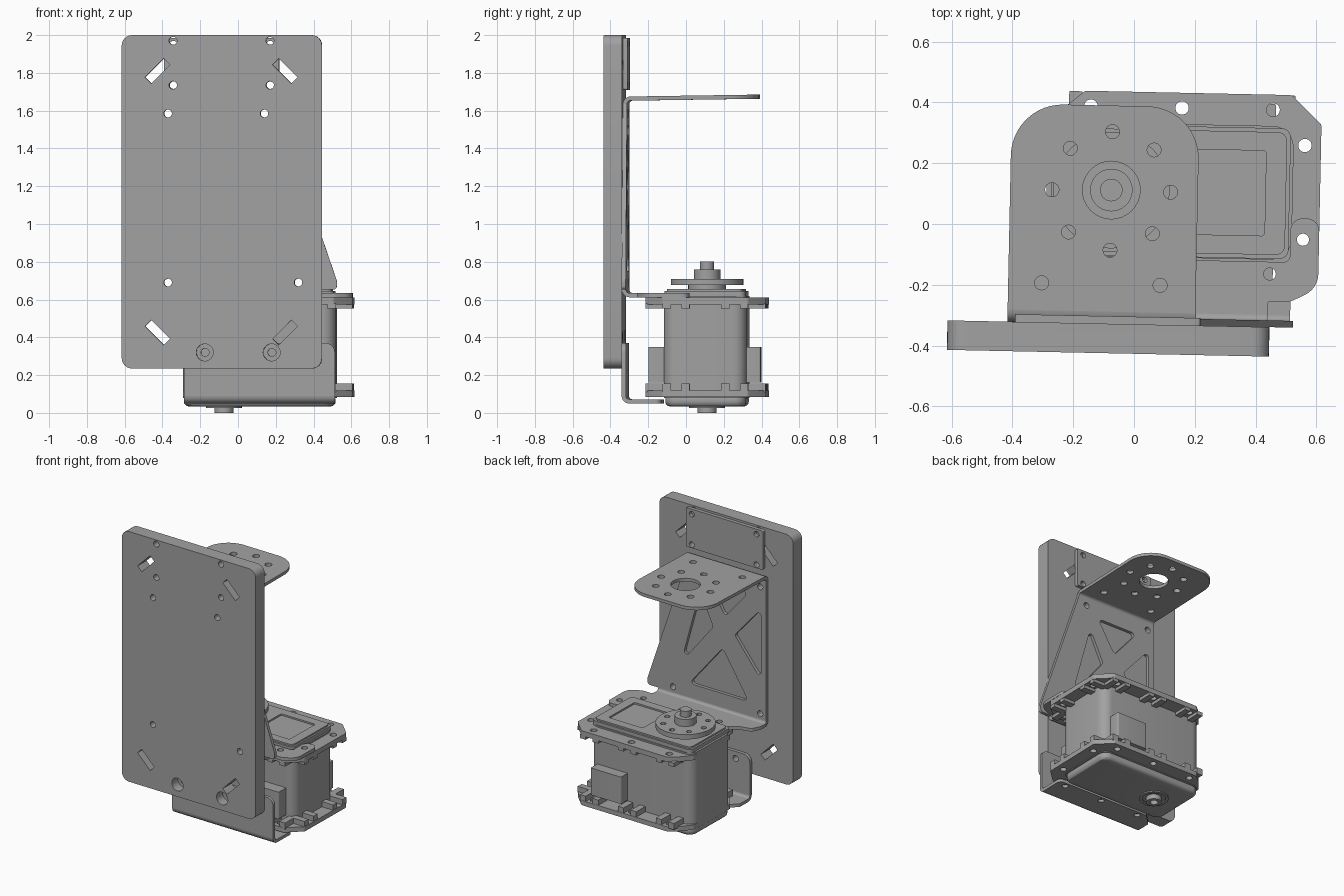
import bpy, bmesh, math
from mathutils import Matrix, Vector

old = bpy.data.objects.get("Cube")
if old:
    bpy.data.objects.remove(old)

grey = bpy.data.materials.new("plain grey")
grey.use_nodes = True
grey.diffuse_color = (0.36, 0.36, 0.36, 1)
grey.node_tree.nodes["Principled BSDF"].inputs["Base Color"].default_value = (0.36, 0.36, 0.36, 1)

parts = []
TURN = Matrix.Rotation(math.radians(-1.2), 4, "Z")   # whole assembly sits slightly turned
AXES = {"z": lambda u, v, w: (u, v, w),
        "y": lambda u, v, w: (u, w, v),
        "x": lambda u, v, w: (w, u, v)}


def circle(x, y, r, n=24):
    return [(x + r * math.cos(2 * math.pi * i / n), y + r * math.sin(2 * math.pi * i / n)) for i in range(n)]


def rounded(points, radius, steps=6):
    """Round each corner of a polygon; radius is one number or one per corner."""
    out = []
    for i, p in enumerate(points):
        r = radius[i] if isinstance(radius, (list, tuple)) else radius
        p, a, b = Vector(p), Vector(points[i - 1]), Vector(points[(i + 1) % len(points)])
        if r == 0:
            out.append(tuple(p))
            continue
        da, db = a - p, b - p
        half = da.angle(db) / 2
        t = min(r / math.tan(half), 0.48 * da.length, 0.48 * db.length)
        s, e = p + da.normalized() * t, p + db.normalized() * t
        for k in range(steps + 1):
            f = k / steps
            w = (1 - f) ** 2, 2 * f * (1 - f) * math.cos(math.pi / 2 - half), f * f
            out.append(tuple((s * w[0] + p * w[1] + e * w[2]) / sum(w)))
    return out


def rect(x0, x1, y0, y1, r=0):
    return rounded([(x0, y0), (x1, y0), (x1, y1), (x0, y1)], r)


def slot(x, y, angle, length=0.14, width=0.046):
    c, s = math.cos(math.radians(angle)), math.sin(math.radians(angle))
    corners = [(-length, -width), (length, -width), (length, width), (-length, width)]
    return [(x + (u * c - v * s) / 2, y + (u * s + v * c) / 2) for u, v in corners]


def sheet(name, outlines, lo, hi, axis="z", bevel=0.0):
    """Extrude an outline with holes from lo to hi along an axis."""
    curve = bpy.data.curves.new(name, "CURVE")
    curve.dimensions, curve.fill_mode = "2D", "BOTH"
    curve.extrude = (hi - lo) / 2 - bevel
    curve.bevel_depth, curve.offset, curve.bevel_resolution = bevel, -bevel, 2
    for pts in outlines:
        sp = curve.splines.new("POLY")
        sp.points.add(len(pts) - 1)
        for q, p in zip(sp.points, pts):
            q.co = (p[0], p[1], 0, 1)
        sp.use_cyclic_u = True
    tmp = bpy.data.objects.new("tmp", curve)
    bpy.context.collection.objects.link(tmp)
    dg = bpy.context.evaluated_depsgraph_get()
    mesh = bpy.data.meshes.new_from_object(tmp.evaluated_get(dg))
    bpy.data.objects.remove(tmp)
    bpy.data.curves.remove(curve)
    bm = bmesh.new()
    bm.from_mesh(mesh)
    bmesh.ops.remove_doubles(bm, verts=bm.verts, dist=1e-5)
    for v in bm.verts:
        v.co = AXES[axis](v.co.x, v.co.y, v.co.z + (lo + hi) / 2)
    bmesh.ops.recalc_face_normals(bm, faces=bm.faces)
    bm.to_mesh(mesh)
    bm.free()
    mesh.name = name
    mesh.materials.clear()
    mesh.materials.append(grey)
    ob = bpy.data.objects.new(name, mesh)
    bpy.context.collection.objects.link(ob)
    parts.append(ob)
    return ob


def bend(name, x0, x1, y, z, up, r=0.04, t=0.022):
    """Quarter-round fold from a vertical sheet into a flange running to +y."""
    def arc(rad):
        return [(y + r - rad * math.cos(a), z + up * (rad * math.sin(a) - r))
                for a in (math.pi / 2 * i / 6 for i in range(7))]
    return sheet(name, [arc(r) + arc(r - t)[::-1]], x0, x1, "x")


# Backing plate with counterbored screw holes and diagonal slots
top_holes = [(-0.335, 1.97), (0.178, 1.97), (-0.335, 1.735), (0.178, 1.735)]
frame_holes = [(-0.362, 1.585), (0.148, 1.585), (-0.362, 0.69), (0.328, 0.69)]
low_holes = [(-0.167, 0.32), (0.187, 0.32)]
all_holes = top_holes + frame_holes + low_holes
slots = [slot(-0.417, 1.81, 45), slot(0.258, 1.81, -45), slot(-0.417, 0.425, -45), slot(0.258, 0.425, 45)]
plate = sheet("backing_plate", [rect(-0.607, 0.453, 0.235, 2, 0.055)] + slots
              + [circle(x, z, 0.021) for x, z in all_holes], -0.427, -0.33, "y")
cutter = sheet("counterbore_cutter", [circle(x, z, 0.045) for x, z in all_holes], -0.5, -0.36, "y")
cutter.hide_render = True
mod = plate.modifiers.new("counterbores", "BOOLEAN")
mod.operation, mod.solver, mod.object = "DIFFERENCE", "EXACT", cutter
bpy.context.view_layer.update()
plate.data = bpy.data.meshes.new_from_object(plate.evaluated_get(bpy.context.evaluated_depsgraph_get()))
plate.modifiers.clear()
parts.remove(cutter)
bpy.data.objects.remove(cutter)

# Thin cover at the top of the plate's back
sheet("top_cover", [rect(-0.385, 0.225, 1.71, 1.985, 0.01)] + [circle(x, z, 0.02, 12) for x, z in top_holes[2:]]
      + [circle(x, 1.95, 0.02, 12) for x in (-0.335, 0.178)], -0.33, -0.305, "y")

# Upper bracket: trapezoid web with a crossed truss
trusses = [[(-0.27, 0.75), (0.2, 0.75), (-0.065, 1.07)],
           [(-0.27, 1.52), (-0.085, 1.3), (0.05, 1.52)],
           [(-0.37, 0.93), (-0.16, 1.19), (-0.37, 1.43)],
           [(0.265, 0.88), (0.115, 1.42), (0.01, 1.2)]]
sheet("bracket_web", [rounded([(-0.41, 0.652), (0.53, 0.652), (0.53, 0.7), (0.21, 1.635), (-0.41, 1.635)],
                              [0, 0.02, 0.05, 0, 0])]
      + [rounded(t, 0.02) for t in trusses] + [circle(x, z, 0.021) for x, z in frame_holes],
      -0.33, -0.308, "y")
bend("bracket_top_bend", -0.41, 0.21, -0.33, 1.675, 1)
bend("bracket_bottom_bend", -0.41, 0.445, -0.33, 0.612, -1)

# Upper bracket: top flange with bolt circle
AX, AY = -0.077, 0.11
bolts = [circle(*p, 0.023, 16) for p in circle(AX, AY - 0.003, 0.195, 8)]
arm = sheet("bracket_top_flange", [rounded([(-0.41, -0.29), (0.208, -0.29), (0.208, 0.388), (-0.41, 0.388)],
                                           [0, 0, 0.17, 0.17], 12),
            circle(AX, AY, 0.095, 32), circle(-0.3, -0.2, 0.023), circle(0.09, -0.2, 0.023)] + bolts, 1.653, 1.675)
for v in arm.data.vertices:
    v.co.z += 0.015 * (v.co.y + 0.29)

# Upper bracket: bottom flange wrapping the motor rim
rim_holes = [(0.557, 0.27), (0.557, -0.04), (0.45, 0.385), (0.45, -0.155),
             (0.15, 0.385), (0.15, -0.155), (-0.15, 0.385), (-0.15, -0.155)]
sheet("bracket_bottom_flange", [rounded(
    [(-0.41, -0.29), (0.445, -0.29), (0.445, -0.245), (0.52, -0.245), (0.61, -0.2), (0.61, 0.03), (0.515, 0.03),
     (0.515, -0.115), (-0.22, -0.115), (-0.3, -0.17), (-0.38, -0.19), (-0.41, -0.25)],
    [0, 0, 0.01, 0.06, 0.08, 0.04, 0.04, 0.02, 0.02, 0.05, 0.03, 0.03])]
    + [circle(x, y, 0.02) for x, y in rim_holes if y < 0], 0.612, 0.634)

# Lower bracket
sheet("lower_bracket_web", [rounded([(-0.28, 0.09), (0.52, 0.09), (0.52, 0.37), (-0.28, 0.37)], [0, 0, 0.05, 0.05])]
      + [circle(x, z, 0.021) for x, z in low_holes], -0.33, -0.308, "y")
bend("lower_bracket_bend", -0.28, 0.52, -0.33, 0.05, -1)
sheet("lower_bracket_flange", [rounded([(-0.28, -0.29), (0.52, -0.29), (0.52, -0.12), (-0.2, -0.12), (-0.28, -0.2)],
                                       [0, 0, 0.03, 0.02, 0.03])]
      + [circle(x, -0.155, 0.02) for x in (-0.15, 0.15, 0.45)], 0.05, 0.072)

# Motor housing
rim = rounded([(-0.29, -0.08), (-0.23, -0.155), (-0.17, -0.205), (0.51, -0.205), (0.61, -0.11),
               (0.61, 0.34), (0.51, 0.435), (-0.17, 0.435), (-0.23, 0.385), (-0.29, 0.31)], 0.02)
holes = [circle(x, y, 0.022) for x, y in rim_holes]
sheet("motor_body", [rect(-0.29, 0.52, -0.108, 0.332, 0.07)], 0.08, 0.62)
sheet("motor_upper_rim", [rim] + holes, 0.575, 0.61)
sheet("motor_lower_rim", [rim] + holes, 0.085, 0.118)
sheet("motor_bottom_lid", [rect(-0.285, 0.51, -0.1, 0.328, 0.06)], 0.034, 0.1, bevel=0.025)
sheet("motor_top_lid", [rect(-0.275, 0.51, -0.105, 0.325, 0.03)], 0.605, 0.645)
sheet("motor_top_panel", [rect(-0.262, 0.498, -0.092, 0.312, 0.03), rect(0.16, 0.43, -0.03, 0.25, 0.01)], 0.645, 0.656)

# Screw tabs on both rims, a pair beside each hole
for i, (x, y) in enumerate(rim_holes):
    for side in (-1, 1):
        if x > 0.5:
            c = y + side * 0.05
            box = rect(0.5, 0.608, c - 0.022, c + 0.022)
        else:
            c = x + side * 0.05
            box = rect(c - 0.022, c + 0.022, *((0.32, 0.433) if y > 0 else (-0.203, -0.1)))
        sheet(f"lower_tab_{i}_{side}", [box], 0.11, 0.155)
        sheet(f"upper_tab_{i}_{side}", [box], 0.553, 0.58)

# Cable sockets on both long sides
for side, y0, y1 in (("front", -0.19, -0.1), ("back", 0.32, 0.405)):
    sheet(f"cable_socket_{side}", [rect(0.22, 0.46, y0, y1, 0.01)], 0.16, 0.35)

# Output horn, shaft and lower pivot
sheet("horn_collar", [circle(AX, AY, 0.1, 32)], 0.65, 0.68)
sheet("horn_disc", [circle(AX, AY, 0.192, 48)] + [circle(*p, 0.018, 12) for p in circle(AX, AY, 0.145, 8)], 0.676, 0.71)
sheet("horn_boss", [circle(AX, AY, 0.07, 32)], 0.71, 0.76)
sheet("horn_shaft", [circle(AX, AY, 0.037, 24)], 0.76, 0.802)
sheet("pivot_ring", [circle(AX, AY, 0.095, 32), circle(AX, AY, 0.075, 32)], 0.026, 0.04)
sheet("lower_pivot", [circle(AX, AY, 0.05, 32), circle(AX, AY, 0.026, 24)], 0, 0.05)

bpy.ops.object.select_all(action="DESELECT")
for ob in parts:
    ob.data.transform(TURN)
    ob.select_set(True)
bpy.context.view_layer.objects.active = plate
bpy.ops.object.shade_smooth_by_angle(angle=math.radians(30))
